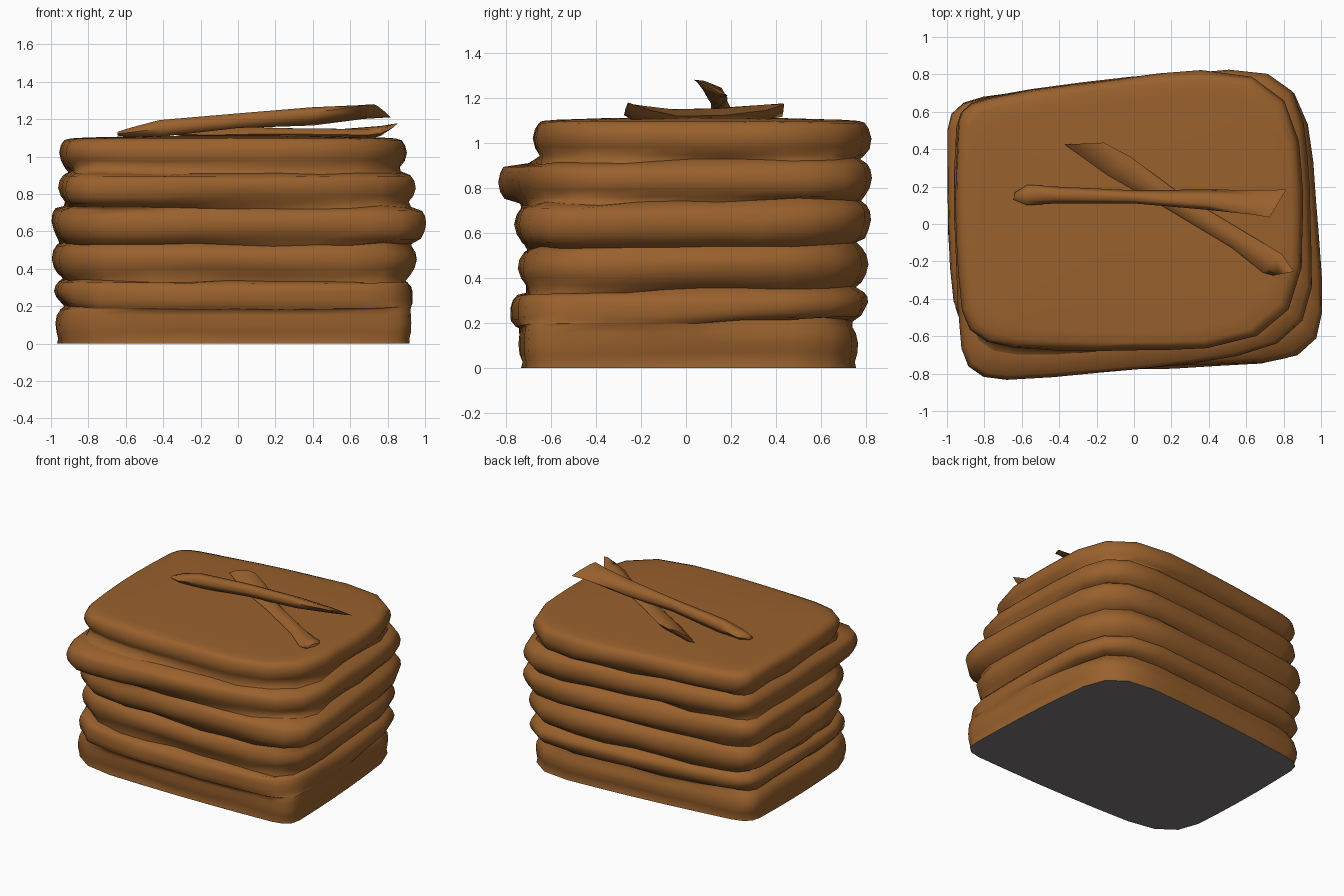
import bpy, bmesh, math
from mathutils import Vector, noise

if "Cube" in bpy.data.objects:
    bpy.data.objects.remove(bpy.data.objects["Cube"])


def material(name, rgb):
    m = bpy.data.materials.new(name)
    m.diffuse_color = (*rgb, 1)
    m.use_nodes = True
    m.node_tree.nodes["Principled BSDF"].inputs["Base Color"].default_value = m.diffuse_color
    return m


BROWN = material("warm brown", (0.32, 0.119, 0.026))
GREY = material("dark grey", (0.20, 0.18, 0.18))


def make_object(name, rings, mat, cap_start=False, cap_end=False, smooth=True):
    """Loft closed rings of points into a mesh object."""
    bm = bmesh.new()
    rows = [[bm.verts.new(p) for p in ring] for ring in rings]
    n = len(rows[0])
    for low, up in zip(rows, rows[1:]):
        for i in range(n):
            j = (i + 1) % n
            bm.faces.new((low[i], low[j], up[j], up[i]))
    if cap_start:
        bm.faces.new(rows[0][::-1])
    if cap_end:
        bm.faces.new(rows[-1])
    for f in bm.faces:
        f.smooth = smooth
    mesh = bpy.data.meshes.new(name)
    bm.to_mesh(mesh)
    bm.free()
    mesh.materials.append(mat)
    obj = bpy.data.objects.new(name, mesh)
    bpy.context.collection.objects.link(obj)
    return obj


def outline(corners, cuts, bulge):
    """Four-sided outline, counter-clockwise, with its own rounding per corner."""
    c = [Vector(p) for p in corners]

    def side(k, t):
        a, b = c[k % 4], c[(k + 1) % 4]
        d = (b - a).normalized()
        return a.lerp(b, t) + Vector((d.y, -d.x)) * bulge * math.sin(math.pi * t)

    pts = []
    for k in range(4):
        start, end = cuts[k], 1 - cuts[(k + 1) % 4]
        pts += [side(k, start + (end - start) * s / 5) for s in range(6)]
        p, q, r = side(k, end), c[(k + 1) % 4], side(k + 1, 1 - end)
        for u in (1 / 3, 2 / 3):
            pts.append(p.lerp(q, u).lerp(q.lerp(r, u), u))
    return pts


def inset(p, d):
    return p * (1 - d / p.length)


# Plan of each layer: front left, front right, back right, back left; rounding; bulge
PLANS = [
    ([(-.93, -.72), (.93, -.71), (.82, .78), (-.97, .62)], (.20, .08, .20, .08), .025),
    ([(-.92, -.75), (.92, -.73), (.86, .83), (-.97, .65)], (.22, .13, .24, .10), .035),
    ([(-.92, -.72), (.95, -.70), (.87, .83), (-.99, .65)], (.24, .19, .25, .10), .035),
    ([(-.92, -.73), (1.01, -.72), (.88, .84), (-1.0, .65)], (.23, .16, .20, .10), .035),
    ([(-.90, -.84), (.94, -.65), (.87, .84), (-.94, .65)], (.12, .21, .20, .09), .035),
    ([(-.89, -.64), (.87, -.63), (.84, .84), (-.93, .64)], (.14, .27, .27, .08), .045),
]
SEAMS = [0, .20, .345, .54, .735, .92, 1.105]
outlines = [outline(*p) for p in PLANS]


def merged(p):
    """1 at the front right, where the two lowest layers flow together."""
    return min(1, max(0, (0.5 * p.x - p.y) * 2.5))


def seam_ring(k):
    """Creased ring shared by the layers below and above seam k."""
    ring = []
    for a, b in zip(outlines[k - 1], outlines[k]):
        p = (a + b) / 2
        wob = noise.noise(Vector((p.x * 3, p.y * 3, k * 5.3)))
        depth = 0.06 + 0.025 * wob
        if k == 1:
            depth *= 1 - merged(p)
        q = inset(p, depth)
        ring.append((q.x, q.y, SEAMS[k] + 0.015 * p.y + 0.02 * wob))
    return ring


def body_ring(k, t, d):
    """Ring at fraction t of layer k, inset by d, with a soft wobble."""
    ring = []
    for p in outlines[k]:
        dd = d
        if (k == 0 and t > .5) or (k == 1 and t < .5):
            dd *= 1 - merged(p)
        if k == 0 and t < .5:
            dd *= .5
        w = noise.noise(Vector((p.x * 2.5, p.y * 2.5, k * 4 + t * 1.5)))
        q = inset(p, dd + 0.012 * w)
        z = SEAMS[k] + t * (SEAMS[k + 1] - SEAMS[k]) + 0.01 * w
        ring.append((q.x, q.y, z + (0.01 * p.y if 0 < k < 5 else 0)))
    return ring


# Stacked layers
last = len(PLANS) - 1
for k in range(last + 1):
    if k == 0:       # lower hem
        rings = [[(p.x * .99, p.y * .99, 0) for p in outlines[0]]]
    else:
        rings = [seam_ring(k)]
    for t, d in ((.14, .034), (.32, .012), (.55, 0), (.76, .008), (.9, .026)):
        rings.append(body_ring(k, t, d))
    if k < last:
        rings.append(seam_ring(k + 1))
    else:            # gently crowned top
        for s, z in ((.935, 1.097), (.85, 1.102), (.5, 1.11), (.15, 1.113)):
            rings.append([(p.x * s, p.y * s, z) for p in outlines[k]])
    make_object(f"layer_{k + 1}", rings, BROWN, cap_end=(k == last))

# Flat underside
make_object("base", [[(p.x * .989, p.y * .989, z) for p in outlines[0]]
                     for z in (0, .004)], GREY, True, True, smooth=False)


def stick(name, sections):
    """Loft hexagonal sections given as centre, half-width vector, half-thickness."""
    rings = []
    for centre, across, thick in sections:
        c, a = Vector(centre), Vector(across)
        ring = []
        for i in range(6):
            ang = math.tau * i / 6
            ring.append(c + a * math.cos(ang) + Vector((0, 0, thick * math.sin(ang))))
        rings.append(ring)
    obj = make_object(name, rings, BROWN, True, True)
    bm = bmesh.new()
    bm.from_mesh(obj.data)
    bmesh.ops.recalc_face_normals(bm, faces=bm.faces)
    for e in bm.edges:
        if len(e.link_faces) == 2 and e.calc_face_angle() > math.radians(70):
            e.smooth = False
    bm.to_mesh(obj.data)
    bm.free()


# Crossed sticks on top
stick("upper_stick", [
    ((-.64, .15, 1.122), (.005, .02, 0), .012),
    ((-.57, .155, 1.13), (0, .055, 0), .03),
    ((-.42, .155, 1.15), (0, .045, 0), .052),
    ((0, .145, 1.192), (0, .035, 0), .045),
    ((.4, .13, 1.215), (0, .055, -.02), .045),
    ((.66, .115, 1.238), (.025, .065, -.03), .025),
    ((.77, .11, 1.245), (.045, .075, -.035), .008),
])
stick("lower_stick", [
    ((-.265, .43, 1.145), (.105, .005, .025), .02),
    ((-.08, .31, 1.13), (.06, .05, .015), .035),
    ((.2, .13, 1.122), (.03, .045, 0), .035),
    ((.55, -.08, 1.118), (.03, .045, 0), .035),
    ((.74, -.21, 1.13), (.05, .05, .015), .03),
    ((.80, -.265, 1.15), (.055, .01, .028), .012),
])
